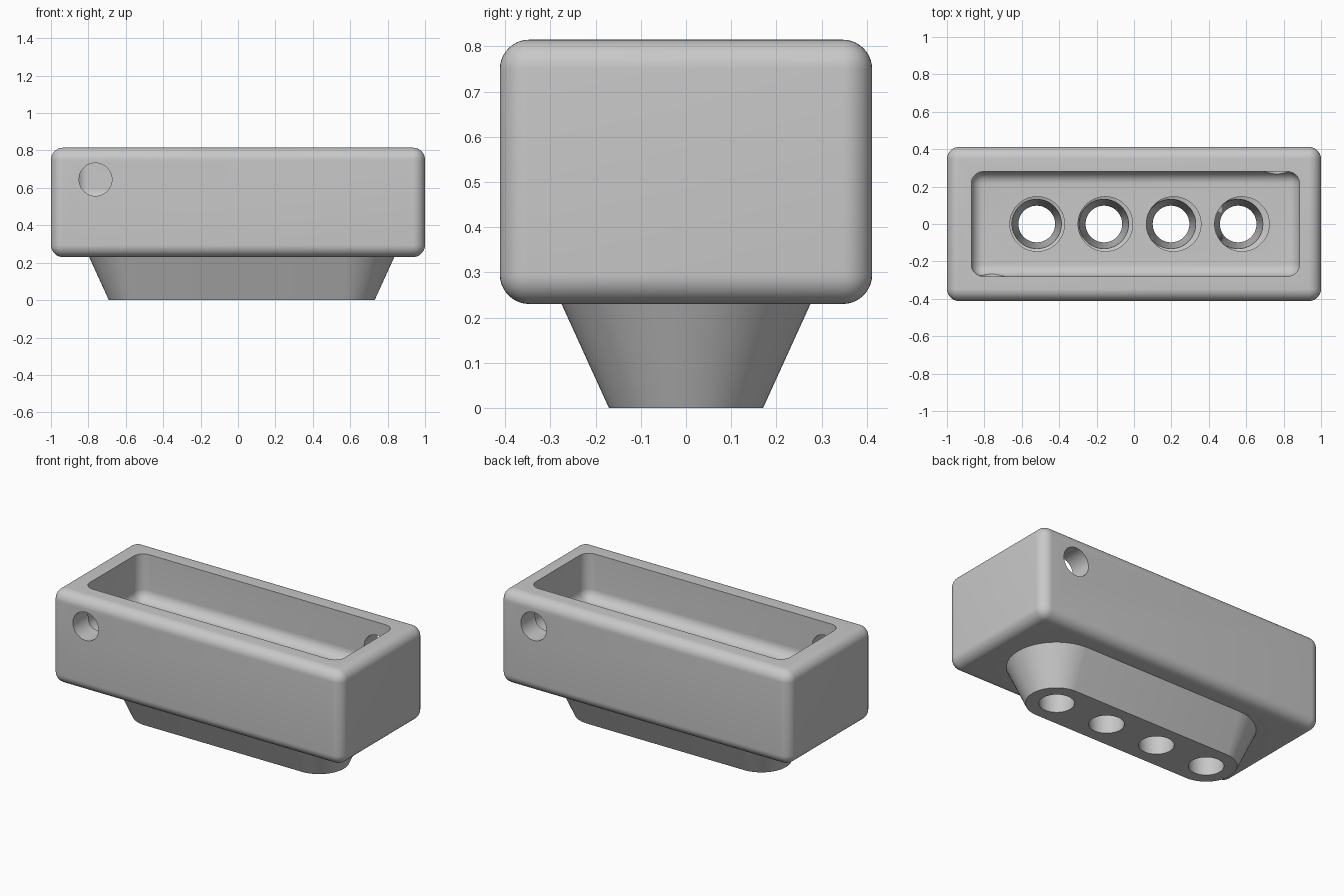
import bpy, bmesh, math
from mathutils import Matrix, Vector

cube = bpy.data.objects.get("Cube")
if cube:
    bpy.data.objects.remove(cube)

grey = bpy.data.materials.new("light grey")
grey.use_nodes = True
grey.diffuse_color = (0.58, 0.58, 0.58, 1)
grey.node_tree.nodes["Principled BSDF"].inputs["Base Color"].default_value = (0.58, 0.58, 0.58, 1)


def add_object(name, bm):
    bmesh.ops.recalc_face_normals(bm, faces=bm.faces)
    mesh = bpy.data.meshes.new(name)
    bm.to_mesh(mesh)
    bm.free()
    mesh.materials.append(grey)
    obj = bpy.data.objects.new(name, mesh)
    bpy.context.collection.objects.link(obj)
    return obj


def rounded_box(name, low, high, radius):
    low, high = Vector(low), Vector(high)
    bm = bmesh.new()
    bmesh.ops.create_cube(bm, size=1, matrix=Matrix.Translation((low + high) / 2)
                          @ Matrix.Diagonal((high - low).to_4d()))
    bmesh.ops.bevel(bm, geom=bm.edges[:], offset=radius, offset_type='OFFSET',
                    segments=10, profile=0.5, affect='EDGES')
    return add_object(name, bm)


def loft(name, sections, count=64):
    """Skin slot-shaped rings given as (left centre, right centre, radius, z)."""
    bm = bmesh.new()
    rings = []
    for left, right, r, z in sections:
        ring = []
        for i in range(count):
            a = math.tau * (i + 0.5) / count
            centre = right if math.cos(a) > 0 else left
            ring.append(bm.verts.new((centre + r * math.cos(a), r * math.sin(a), z)))
        rings.append(ring)
    for lower, upper in zip(rings, rings[1:]):
        for i in range(count):
            j = (i + 1) % count
            bm.faces.new((lower[i], lower[j], upper[j], upper[i]))
    bm.faces.new(rings[0][::-1])
    bm.faces.new(rings[-1])
    return add_object(name, bm)


def combine(target, tool, operation):
    mod = target.modifiers.new("combine", 'BOOLEAN')
    mod.operation, mod.object, mod.solver = operation, tool, 'EXACT'
    graph = bpy.context.evaluated_depsgraph_get()
    mesh = bpy.data.meshes.new_from_object(target.evaluated_get(graph))
    target.modifiers.clear()
    target.data = mesh
    bpy.data.objects.remove(tool)


# Rounded housing with a tapered foot beneath
housing = rounded_box("tray_housing", (-1, -0.412, 0.23), (1, 0.412, 0.815), 0.065)
foot = loft("foot", [(-0.52, 0.56, 0.171, 0), (-0.52, 0.56, 0.285, 0.25)])
combine(housing, foot, 'UNION')

# Open tray with a rounded floor
floor = 0.53
tray = rounded_box("tray_cutter", (-0.87, -0.28, floor), (0.885, 0.28, 1.1), 0.065)
combine(housing, tray, 'DIFFERENCE')

# Four tapered drain holes with a shallow seat at the top
for i in range(4):
    x, seat = -0.52 + 0.359 * i, -0.518 + 0.365 * i
    hole = loft("hole_cutter", [(x, x, 0.096, -0.02), (x, x, 0.098, 0),
                                (x, x, 0.132, 0.5), (seat, seat, 0.146, 0.505),
                                (seat, seat, 0.146, 0.65)])
    combine(housing, hole, 'DIFFERENCE')

# One cord hole in each long wall, at opposite ends
for side in (-1, 1):
    bm = bmesh.new()
    bmesh.ops.create_cone(bm, cap_ends=True, segments=48, radius1=0.088, radius2=0.088, depth=0.4,
                          matrix=Matrix.Translation((0.762 * side, 0.4 * side, 0.645))
                          @ Matrix.Rotation(math.pi / 2, 4, 'X'))
    combine(housing, add_object("cord_hole_cutter", bm), 'DIFFERENCE')

housing.data.materials.clear()
housing.data.materials.append(grey)
bpy.ops.object.select_all(action='DESELECT')
housing.select_set(True)
bpy.context.view_layer.objects.active = housing
bpy.ops.object.shade_smooth_by_angle(angle=math.radians(25))
